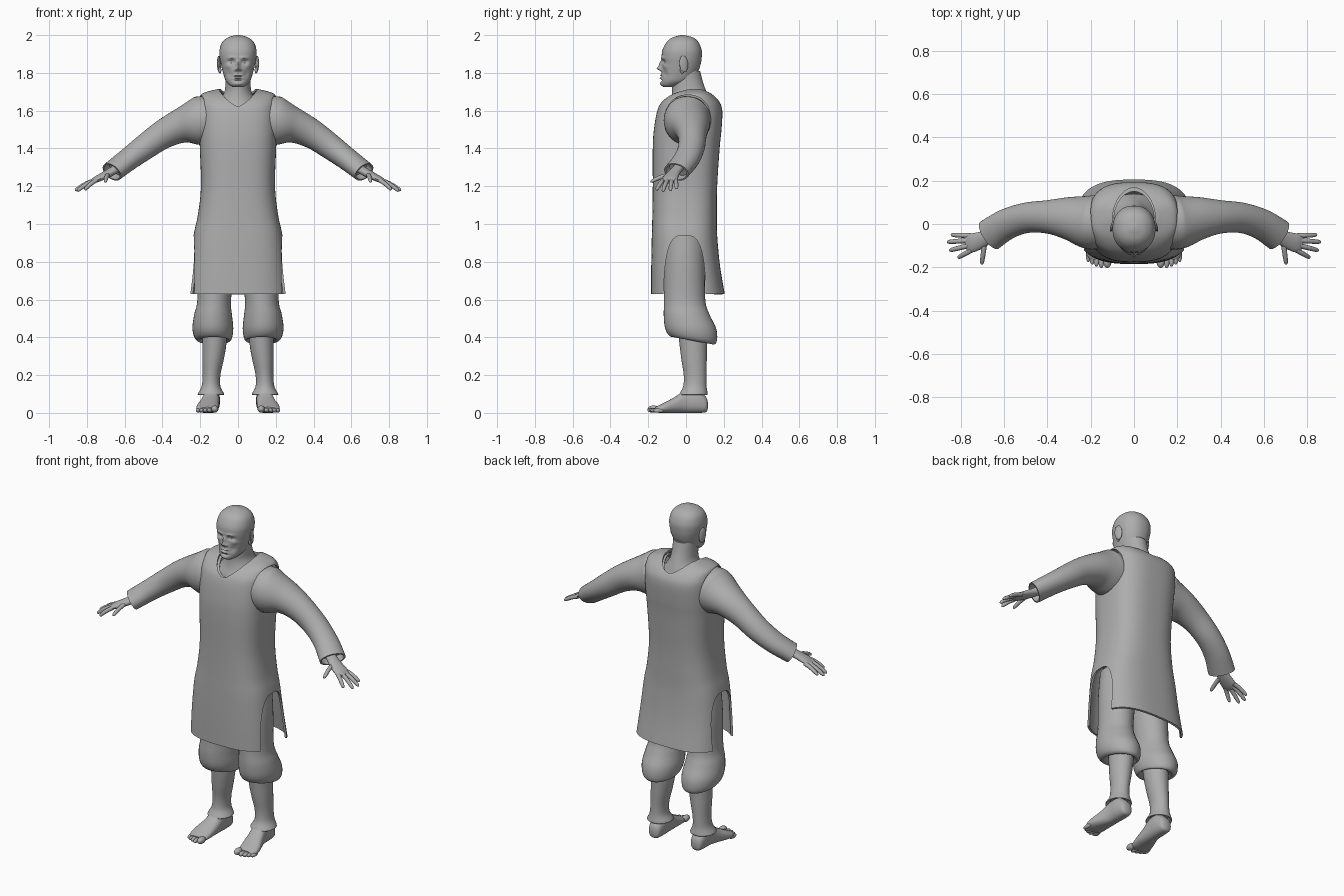
import bpy, bmesh, math
from mathutils import Vector

grey = bpy.data.materials.new("plain grey")
grey.diffuse_color = (0.42, 0.42, 0.42, 1)
TAU = 2 * math.pi


def smooth_rows(rows, n=5):
    """Catmull-Rom interpolation of rows of numbers."""
    out = []
    for i in range(len(rows) - 1):
        a, b, c, d = rows[max(i - 1, 0)], rows[i], rows[i + 1], rows[min(i + 2, len(rows) - 1)]
        for k in range(n):
            t = k / n
            out.append([0.5 * (2 * q + (r - p) * t + (2 * p - 5 * q + 4 * r - s) * t * t
                               + (3 * q - p - 3 * r + s) * t ** 3) for p, q, r, s in zip(a, b, c, d)])
    return out + [list(rows[-1])]


def unit_ring(n, power=2.0):
    def p(v):
        return math.copysign(abs(v) ** (2 / power), v)
    return [(p(math.cos(TAU * i / n)), p(math.sin(TAU * i / n))) for i in range(n)]


def loft(name, rings, caps=(True, True)):
    bm = bmesh.new()
    vs = [[bm.verts.new(p) for p in r] for r in rings]
    n = len(vs[0])
    for a, b in zip(vs, vs[1:]):
        for i in range(n):
            bm.faces.new((a[i], a[(i + 1) % n], b[(i + 1) % n], b[i]))
    if caps[0]:
        bm.faces.new(vs[0])
    if caps[1]:
        bm.faces.new(vs[-1])
    bmesh.ops.recalc_face_normals(bm, faces=bm.faces)
    me = bpy.data.meshes.new(name)
    bm.to_mesh(me)
    bm.free()
    me.materials.append(grey)
    ob = bpy.data.objects.new(name, me)
    bpy.context.collection.objects.link(ob)
    return ob


def stack(name, rows, sx=1, n=32, power=2.0, steps=5, caps=(True, True)):
    """Level rings; each row is z, centre x, half width, front y, back y, backward droop."""
    rings = []
    for z, cx, hw, yf, yb, tilt in smooth_rows(rows, steps):
        rings.append([(sx * cx + hw * c, (yf + yb) / 2 + (yb - yf) / 2 * s, z - tilt * s)
                      for c, s in unit_ring(n, power)])
    return loft(name, rings, caps)


def tube(name, rows, sx=1, n=20, steps=5, hollow=False):
    """Ellipses across a path; each row is x, y, z, horizontal radius, vertical radius."""
    rows = smooth_rows(rows, steps)
    pts = [Vector(r[:3]) for r in rows]
    rings = []
    for i, r in enumerate(rows):
        d = (pts[min(i + 1, len(pts) - 1)] - pts[max(i - 1, 0)]).normalized()
        u = d.cross(Vector((0, 0, 1))).normalized()
        v = u.cross(d)
        rings.append([pts[i] + u * c * r[3] + v * s * r[4] for c, s in unit_ring(n)])
    if hollow:
        rings.append([pts[-1] + (p - pts[-1]) * 0.86 for p in rings[-1]])
        rings.append([p - d * 0.04 for p in rings[-1]])
    return loft(name, [[(sx * p.x, p.y, p.z) for p in r] for r in rings])


def ball(name, loc, size, rot=(0, 0, 0)):
    bpy.ops.mesh.primitive_uv_sphere_add(segments=20, ring_count=12, location=loc, rotation=rot)
    ob = bpy.context.object
    ob.name, ob.scale = name, size
    ob.data.materials.append(grey)
    return ob


def carve(ob, cutters, thickness):
    """Thicken a shell, cut the openings and bake the result."""
    m = ob.modifiers.new("thickness", 'SOLIDIFY')
    m.thickness, m.offset = thickness, -1
    for c in cutters:
        b = ob.modifiers.new("opening", 'BOOLEAN')
        b.operation, b.solver, b.object = 'DIFFERENCE', 'EXACT', c
    bpy.context.view_layer.update()
    me = bpy.data.meshes.new_from_object(ob.evaluated_get(bpy.context.evaluated_depsgraph_get()))
    ob.modifiers.clear()
    ob.data = me
    for c in cutters:
        bpy.data.objects.remove(c)


def side_cutter(x0, x1, cy, cz, ry, rz, power):
    return loft("cutter", [[(x, cy + ry * c, cz + rz * s) for c, s in unit_ring(48, power)] for x in (x0, x1)])


def neck_cutter(rx, cy, ry):
    return loft("cutter", [[(rx * c, cy + ry * s, z) for c, s in unit_ring(48)] for z in (1.57, 1.9)])


# long tunic with side slits, arm holes and round neck
body = [(0.63, 0, 0.265, -0.185, 0.205, 0), (0.78, 0, 0.252, -0.184, 0.18, 0), (0.94, 0, 0.235, -0.181, 0.165, 0),
        (1.05, 0, 0.212, -0.178, 0.163, 0), (1.2, 0, 0.196, -0.176, 0.165, 0), (1.4, 0, 0.202, -0.176, 0.178, 0),
        (1.5, 0, 0.206, -0.17, 0.188, 0), (1.6, 0, 0.207, -0.152, 0.192, 0), (1.65, 0, 0.206, -0.125, 0.175, 0),
        (1.69, 0, 0.19, -0.07, 0.135, 0), (1.714, 0, 0.11, 0.0, 0.09, 0)]
tunic = stack("tunic", body, n=72, power=2.8, caps=(False, True))
carve(tunic, [neck_cutter(0.1, 0.012, 0.155),
              side_cutter(-0.4, 0.4, -0.007, 0.5, 0.112, 0.44, 3.2),
              side_cutter(0.15, 0.3, 0.01, 1.555, 0.12, 0.128, 2.2),
              side_cutter(-0.3, -0.15, 0.01, 1.555, 0.12, 0.128, 2.2)], 0.012)

# undershirt just inside the tunic
inner = [(z - (0.018 if z > 1.6 else 0), 0, w - 0.022, f + 0.022, b - 0.022, 0) for z, _, w, f, b, _ in body[3:]]
shirt = stack("undershirt", inner, n=56, power=2.6, caps=(False, True))
carve(shirt, [neck_cutter(0.093, 0.015, 0.135)], 0.008)

# neck and upper chest
stack("neck", [(1.5, 0, 0.16, -0.11, 0.13, 0), (1.6, 0, 0.145, -0.1, 0.14, 0), (1.655, 0, 0.1, -0.08, 0.125, 0),
               (1.7, 0, 0.072, -0.073, 0.108, 0), (1.75, 0, 0.066, -0.075, 0.09, 0),
               (1.81, 0, 0.066, -0.07, 0.075, 0)], n=40)

# head, with the face pressed into the front
head = stack("head", [(1.726, 0, 0.03, -0.12, -0.07, 0), (1.738, 0, 0.048, -0.131, -0.02, 0),
                      (1.76, 0, 0.066, -0.132, 0.03, 0), (1.8, 0, 0.079, -0.13, 0.06, 0),
                      (1.84, 0, 0.089, -0.127, 0.076, 0), (1.88, 0, 0.097, -0.129, 0.083, 0),
                      (1.92, 0, 0.098, -0.125, 0.083, 0), (1.96, 0, 0.085, -0.105, 0.068, 0),
                      (1.985, 0, 0.058, -0.077, 0.042, 0), (1.997, 0, 0.025, -0.04, 0.005, 0),
                      (2.0, 0, 0.004, -0.022, -0.014, 0)], n=128, power=2.2, steps=9)
# x, z, spread x, spread z, push in y
features = [(0.036, 1.859, 0.016, 0.009, 0.016), (0.036, 1.859, 0.009, 0.004, -0.008),
            (0.032, 1.88, 0.022, 0.007, -0.006), (0, 1.845, 0.010, 0.018, -0.016),
            (0, 1.823, 0.011, 0.011, -0.024), (0.014, 1.816, 0.007, 0.007, -0.01),
            (0.055, 1.835, 0.014, 0.012, -0.006), (0.045, 1.795, 0.016, 0.02, 0.008),
            (0, 1.788, 0.02, 0.004, -0.008), (0, 1.780, 0.024, 0.002, 0.006),
            (0, 1.772, 0.018, 0.004, -0.008), (0, 1.76, 0.025, 0.005, 0.006), (0, 1.742, 0.02, 0.01, -0.006)]
for v in head.data.vertices:
    if v.co.y < -0.04:
        x, z = abs(v.co.x), v.co.z
        v.co.y += sum(a * math.exp(-((x - fx) / wx) ** 2 - ((z - fz) / wz) ** 2) for fx, fz, wx, wz, a in features)

# seat of the trousers
ball("trouser_seat", (0, 0, 0.92), (0.19, 0.125, 0.15))

for side, sx in (("left", 1), ("right", -1)):
    # ears
    ball(side + "_ear", (sx * 0.101, -0.012, 0.0 + 1.847), (0.008, 0.024, 0.044), (0.1, 0, sx * 0.3))
    ball(side + "_ear_lobe", (sx * 0.096, -0.02, 1.815), (0.008, 0.012, 0.018))

    # sleeve with open cuff
    tube(side + "_sleeve", [(0.13, 0.01, 1.57, 0.115, 0.115), (0.2, 0.008, 1.545, 0.125, 0.13),
                            (0.3, 0.026, 1.52, 0.1, 0.093), (0.4, 0.033, 1.472, 0.077, 0.076),
                            (0.5, 0.028, 1.402, 0.07, 0.067), (0.59, -0.002, 1.335, 0.071, 0.059),
                            (0.668, -0.052, 1.275, 0.075, 0.054)], sx, 36, 6, True)

    # hand
    tube(side + "_palm", [(0.6, -0.02, 1.32, 0.03, 0.024), (0.665, -0.055, 1.28, 0.031, 0.022),
                          (0.705, -0.073, 1.258, 0.038, 0.02), (0.75, -0.088, 1.236, 0.043, 0.016),
                          (0.775, -0.094, 1.224, 0.037, 0.01)], sx)
    fingers = [((0.755, -0.054, 1.232), (0.845, -0.05, 1.187)), ((0.765, -0.076, 1.23), (0.863, -0.083, 1.176)),
               ((0.765, -0.1, 1.23), (0.852, -0.122, 1.173)), ((0.75, -0.12, 1.232), (0.812, -0.156, 1.18)),
               ((0.69, -0.09, 1.26), (0.703, -0.187, 1.222))]
    for i, (a, b) in enumerate(fingers):
        a, b = Vector(a), Vector(b)
        rows = []
        for t, r in ((0, 0.012), (0.4, 0.0115), (0.75, 0.0105), (0.94, 0.008), (1, 0.002)):
            p = a.lerp(b, t)
            rows.append((p.x, p.y, p.z + 0.02 * t * (1 - t), r, r))
        tube(side + "_finger_%d" % (i + 1), rows, sx, 12, 4)

    # baggy trouser leg gathered below the knee
    stack(side + "_trouser_leg", [(0.95, 0.105, 0.1, -0.11, 0.1, 0), (0.8, 0.115, 0.1, -0.115, 0.1, 0),
                                  (0.6, 0.126, 0.089, -0.116, 0.102, 0), (0.52, 0.132, 0.1, -0.118, 0.125, 0),
                                  (0.45, 0.133, 0.108, -0.112, 0.16, 0.004), (0.4, 0.131, 0.1, -0.095, 0.164, 0.016),
                                  (0.382, 0.126, 0.083, -0.072, 0.145, 0.02),
                                  (0.4, 0.122, 0.06, -0.035, 0.11, 0.015)], sx, 36)
    # tight lower trouser with flared hem
    stack(side + "_lower_trouser", [(0.46, 0.122, 0.066, -0.045, 0.115, 0), (0.36, 0.125, 0.063, -0.034, 0.112, 0),
                                    (0.28, 0.132, 0.056, -0.024, 0.11, 0), (0.2, 0.14, 0.047, -0.012, 0.108, 0),
                                    (0.14, 0.143, 0.05, -0.015, 0.109, 0), (0.1, 0.143, 0.07, -0.035, 0.115, 0),
                                    (0.098, 0.143, 0.062, -0.028, 0.108, 0),
                                    (0.115, 0.143, 0.045, -0.012, 0.1, 0)], sx, 32)
    # bare foot: y, centre x, half width, bottom, top
    foot = [(0.116, 0.14, 0.012, 0.025, 0.055), (0.105, 0.14, 0.034, 0.004, 0.085), (0.06, 0.14, 0.044, 0, 0.125),
            (0.0, 0.142, 0.045, 0, 0.125), (-0.05, 0.15, 0.051, 0, 0.09), (-0.1, 0.16, 0.058, 0, 0.062),
            (-0.14, 0.164, 0.056, 0, 0.042), (-0.165, 0.16, 0.042, 0.006, 0.03)]
    loft(side + "_foot", [[(sx * cx + w * c, y, (b + t) / 2 + (t - b) / 2 * s) for c, s in unit_ring(28, 2.4)]
                          for y, cx, w, b, t in smooth_rows(foot)])
    for i, (x, y, r) in enumerate([(0.123, -0.172, 0.019), (0.151, -0.173, 0.013), (0.173, -0.166, 0.0125),
                                   (0.193, -0.157, 0.012), (0.211, -0.145, 0.0115)]):
        ball(side + "_toe_%d" % (i + 1), (sx * x, y, r + 0.001), (r, 0.031, r))

# smooth shading
bpy.ops.object.select_all(action='DESELECT')
for ob in bpy.context.scene.objects:
    ob.select_set(True)
bpy.context.view_layer.objects.active = tunic
bpy.ops.object.shade_smooth_by_angle(angle=math.radians(40))
